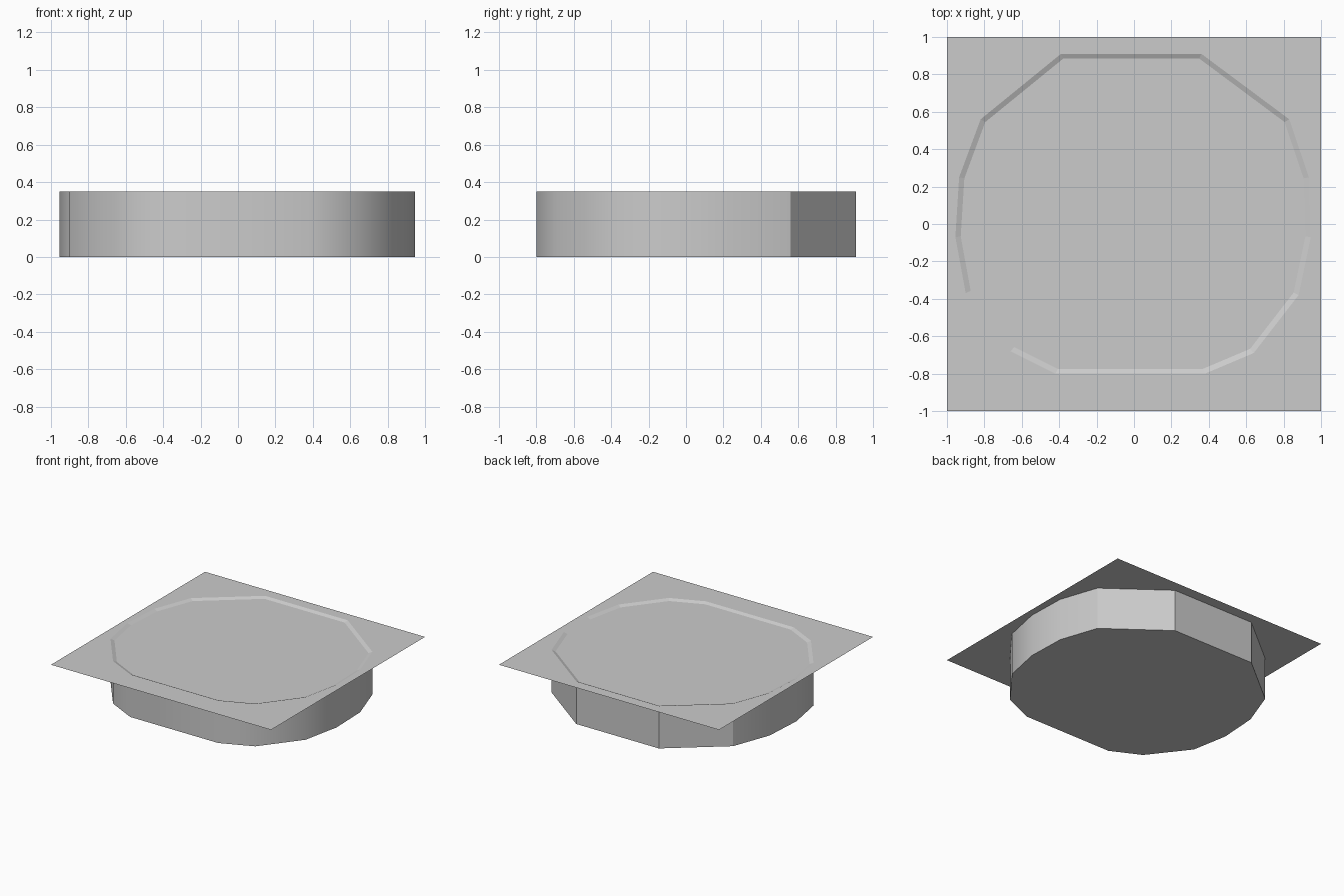
import bpy, bmesh, math

if "Cube" in bpy.data.objects:
    bpy.data.objects.remove(bpy.data.objects["Cube"])

# Outline of the basin, counter-clockwise from the front edge
OUTLINE = [(-0.42, -0.80), (0.38, -0.80), (0.64, -0.69), (0.88, -0.38),
           (0.945, -0.07), (0.935, 0.25), (0.83, 0.56), (0.36, 0.91),
           (-0.39, 0.91), (-0.82, 0.56), (-0.935, 0.25), (-0.955, -0.07),
           (-0.90, -0.37), (-0.66, -0.68)]
TOP, DEPTH, LIP = 0.35, 0.012, 0.97


def ring(bm, z, scale=1.0):
    return [bm.verts.new((x * scale, 0.055 + (y - 0.055) * scale, z)) for x, y in OUTLINE]


def strip(bm, a, b):
    n = len(a)
    for i in range(n):
        j = (i + 1) % n
        bm.faces.new((a[i], a[j], b[j], b[i]))


def finish(bm, name):
    me = bpy.data.meshes.new(name)
    bm.to_mesh(me)
    bm.free()
    ob = bpy.data.objects.new(name, me)
    bpy.context.collection.objects.link(ob)
    return ob


# Basin body: vertical walls and flat bottom
bm = bmesh.new()
low, high = ring(bm, 0), ring(bm, TOP)
strip(bm, low, high)
bm.faces.new(low[::-1])
basin = finish(bm, "basin_body")
bpy.context.view_layer.objects.active = basin
basin.select_set(True)
bpy.ops.object.shade_smooth_by_angle(angle=math.radians(30))

# Thin square ground sheet with a hole matching the basin
bm = bmesh.new()
edges = []
square = [bm.verts.new((x, y, TOP)) for x, y in [(-1, -1), (1, -1), (1, 1), (-1, 1)]]
for loop in (square, ring(bm, TOP)):
    edges += [bm.edges.new((loop[i], loop[i - 1])) for i in range(len(loop))]
bmesh.ops.triangle_fill(bm, edges=edges, use_beauty=True, normal=(0, 0, 1))
for f in bm.faces:
    f.normal_update()
    if f.normal.z < 0:
        f.normal_flip()
finish(bm, "ground_sheet")

# Slightly sunken surface with a sloping lip
bm = bmesh.new()
outer, inner = ring(bm, TOP), ring(bm, TOP - DEPTH, LIP)
strip(bm, outer, inner)
bm.faces.new(inner)
finish(bm, "sunken_surface")
